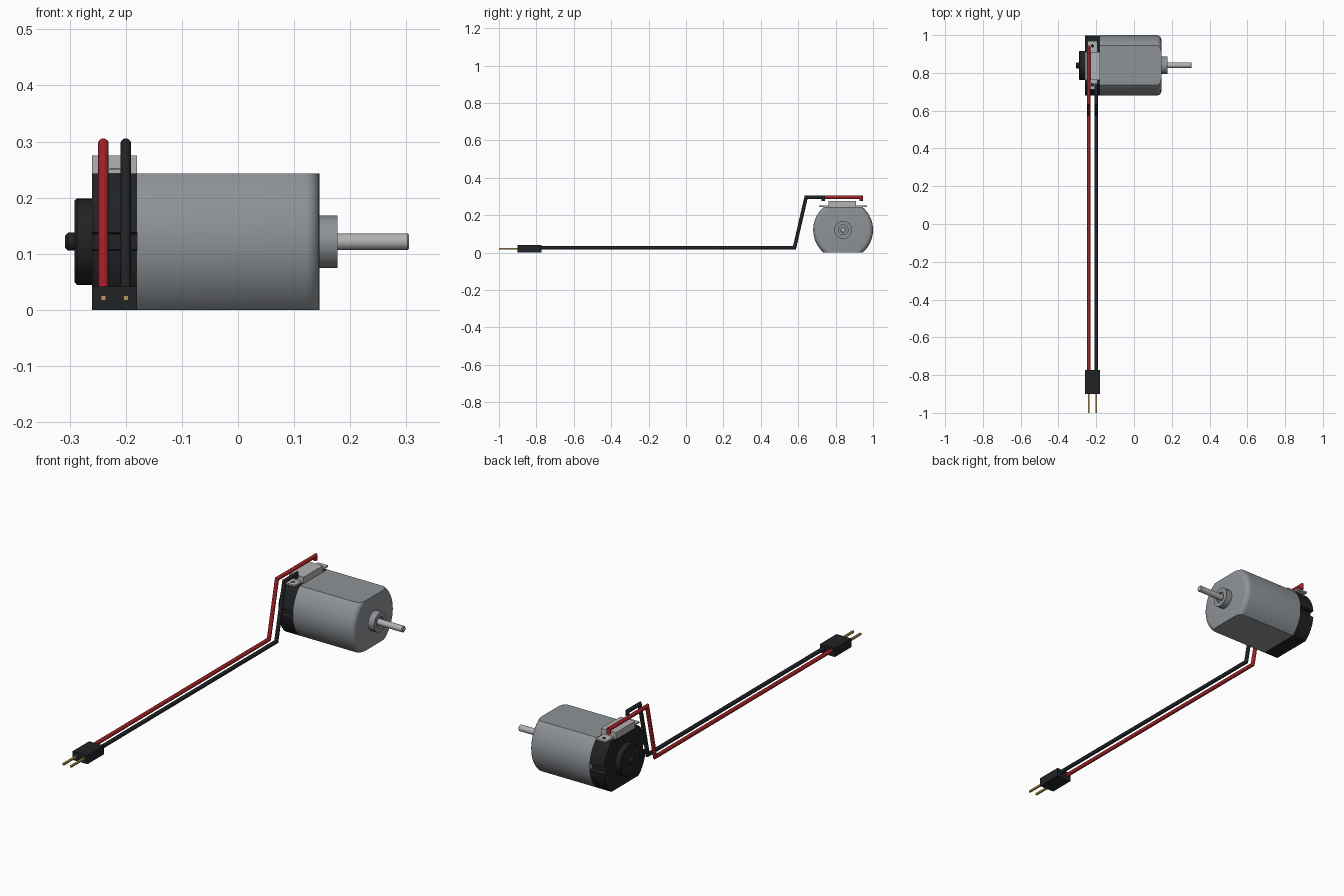
import bpy, math
from mathutils import Vector

if "Cube" in bpy.data.objects:
    bpy.data.objects.remove(bpy.data.objects["Cube"])

CY, CZ, FLAT = 0.84, 0.1215, 0.1215   # motor axis and half height of the flats


def material(name, rgb):
    m = bpy.data.materials.new(name)
    m.diffuse_color = (*rgb, 1)
    m.use_nodes = True
    m.node_tree.nodes["Principled BSDF"].inputs["Base Color"].default_value = m.diffuse_color
    return m


black = material("black_plastic", (0.015, 0.016, 0.018))
red = material("red_insulation", (0.35, 0.015, 0.02))
gold = material("gold_pin", (0.5, 0.33, 0.1))
steel = material("can_steel", (0.27, 0.29, 0.31))
light = material("light_metal", (0.45, 0.45, 0.45))


def loft(name, rings, mat, angle=35):
    """Skin equal-length rings of points and close both ends."""
    n = len(rings[0])
    faces = [(i * n + j, i * n + (j + 1) % n, (i + 1) * n + (j + 1) % n, (i + 1) * n + j)
             for i in range(len(rings) - 1) for j in range(n)]
    faces += [tuple(reversed(range(n))), tuple(range((len(rings) - 1) * n, len(rings) * n))]
    me = bpy.data.meshes.new(name)
    me.from_pydata([p for r in rings for p in r], [], faces)
    me.materials.append(mat)
    me.shade_smooth()
    me.set_sharp_from_angle(angle=math.radians(angle))
    ob = bpy.data.objects.new(name, me)
    bpy.context.collection.objects.link(ob)
    return ob


def box(name, x, y, z, mat):
    return loft(name, [[(a, y[0], z[0]), (a, y[1], z[0]), (a, y[1], z[1]), (a, y[0], z[1])]
                       for a in x], mat)


def lathe(name, profile, mat, n=40):
    """Revolve (x, radius) points around the motor axis."""
    return loft(name, [[(x, CY + r * math.cos(2 * math.pi * k / n), CZ + r * math.sin(2 * math.pi * k / n))
                        for k in range(n)] for x, r in profile], mat)


def flat_round(x, r, groove=0, n=24):
    """Circle with flat top and bottom, optionally grooved on both sides."""
    a = math.asin(FLAT / r)
    half = [(r, -a + 2 * a * k / n) for k in range(n + 1)]
    if groove:
        g = 0.1
        half = ([p for p in half if p[1] < -g - 0.01] + [(r, -g), (r - groove, -g), (r - groove, g), (r, g)]
                + [p for p in half if p[1] > g + 0.01])
    right = [(q * math.cos(t), q * math.sin(t)) for q, t in half]
    return [(x, CY + u, CZ + v) for u, v in right + [(-u, -v) for u, v in right]]


def tube(name, x, path, r, mat, n=16):
    """Round wire with mitred corners along (y, z) points."""
    pts = [Vector(p) for p in path]
    rings = []
    for i, p in enumerate(pts):
        d0 = (p - pts[i - 1]).normalized() if i else (pts[1] - p).normalized()
        d1 = (pts[i + 1] - p).normalized() if i < len(pts) - 1 else d0
        t = (d0 + d1).normalized()
        m = Vector((-t.y, t.x)) / t.dot(d0)
        ring = []
        for k in range(n):
            c, s = math.cos(2 * math.pi * k / n) * r, math.sin(2 * math.pi * k / n) * r
            ring.append((x + c, p.x + m.x * s, p.y + m.y * s))
        rings.append(ring)
    return loft(name, rings, mat)


# motor can: filleted cylinder cut by two flats
F = 0.025
fillet = [(0.145 - F + F * math.sin(t), 0.16 - F + F * math.cos(t))
          for t in (math.pi / 2 * k / 6 for k in range(7))]
loft("motor_can", [flat_round(x, r) for x, r in [(-0.18, 0.16)] + fillet], steel)

# rear end cap with side grooves, rear boss and bearing nub
loft("end_cap", [flat_round(x, 0.16, 0.022) for x in (-0.26, -0.18)], black)
lathe("rear_boss", [(-0.26, 0.077), (-0.287, 0.077), (-0.291, 0.073)], black)
lathe("rear_nub", [(-0.29, 0.016), (-0.303, 0.016), (-0.308, 0.011)], black, 24)

# front bearing collar with recess, and output shaft
lathe("front_collar", [(0.14, 0.047), (0.177, 0.047), (0.177, 0.026), (0.168, 0.026)], steel)
lathe("shaft", [(0.14, 0.015), (0.302, 0.015), (0.305, 0.012)], light, 24)

# terminal bracket on top, with a tab at each side
box("terminal_block", (-0.26, -0.18), (0.762, 0.91), (0.24, 0.275), light)
for side, s in (("front", -1), ("back", 1)):
    y = sorted((CY + s * 0.06, CY + s * 0.128))
    box(side + "_terminal_tab", (-0.247, -0.193), y, (0.243, 0.251), light)
    yc = CY + s * 0.103
    loft(side + "_terminal_hole", [[(-0.22 + 0.009 * math.cos(k * math.pi / 8),
                                     yc + 0.009 * math.sin(k * math.pi / 8), z) for k in range(16)]
                                   for z in (0.244, 0.252)], black)

# wires and plug pins
for name, x, y0, mat in (("red", -0.24, 0.936, red), ("black", -0.20, 0.735, black)):
    tube(name + "_wire", x, [(y0, 0.276), (y0, 0.296), (0.642, 0.296), (0.58, 0.026), (-0.78, 0.026)],
         0.0095, mat)
    box(name + "_wire_pin", (x - 0.0045, x + 0.0045), (-1.0, -0.89), (0.017, 0.026), gold)
box("plug_housing", (-0.26, -0.18), (-0.9, -0.773), (0.0, 0.042), black)

# make every surface face outwards
import bmesh
for ob in bpy.context.collection.objects:
    bm = bmesh.new()
    bm.from_mesh(ob.data)
    bmesh.ops.recalc_face_normals(bm, faces=bm.faces)
    bm.to_mesh(ob.data)
    bm.free()
